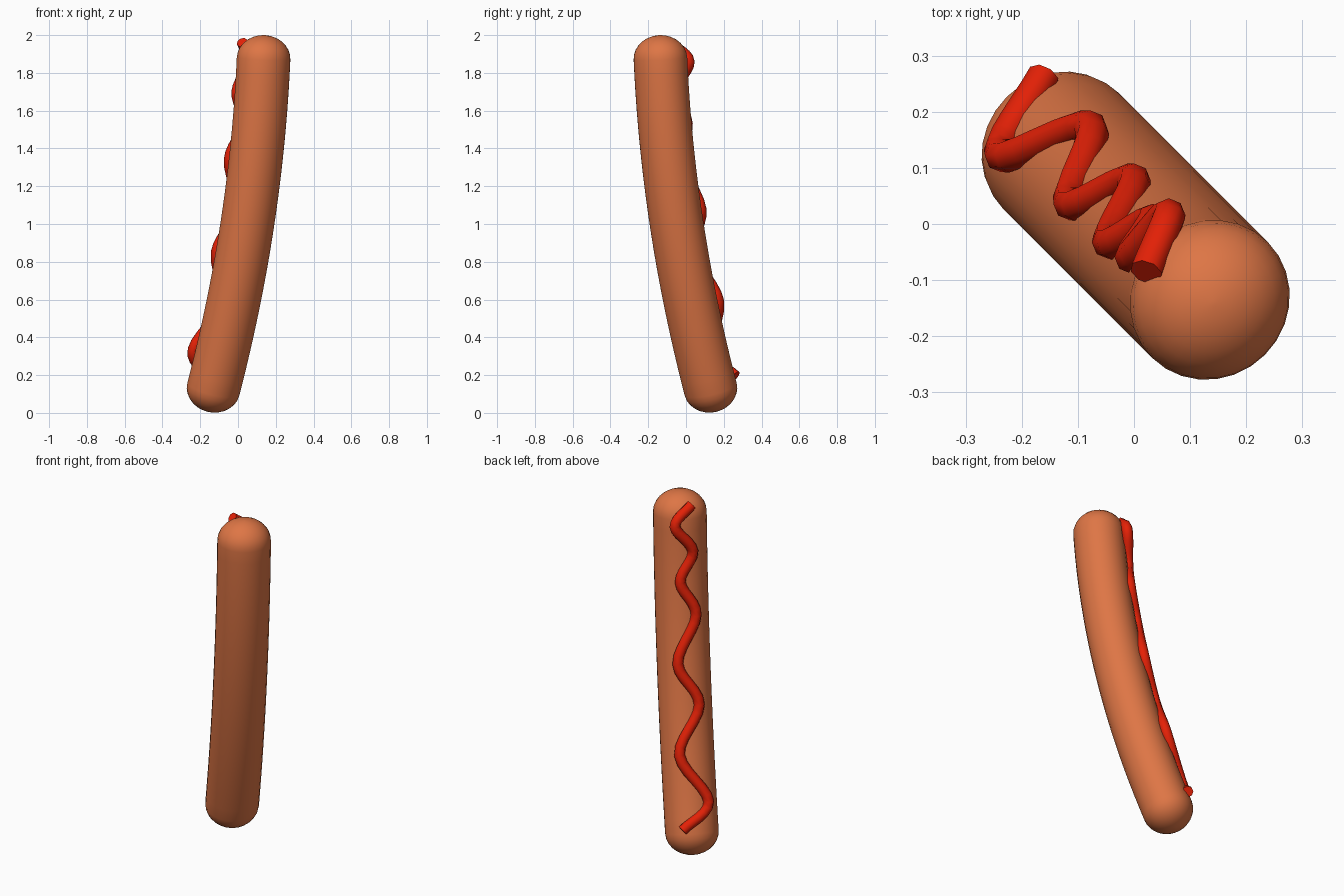
import bpy, bmesh, math
from mathutils import Vector

if "Cube" in bpy.data.objects:
    bpy.data.objects.remove(bpy.data.objects["Cube"])

R = 0.139          # sausage radius
WIDE = 1.05        # sausage is slightly wider sideways
CAP = 0.125        # length of the rounded ends
R_SAUCE = 0.03
S = Vector((1, -1, 0)).normalized()     # direction the sausage bends towards
T = Vector((-1, -1, 0)).normalized()    # sideways direction across the sauce


def material(name, rgb):
    m = bpy.data.materials.new(name)
    m.diffuse_color = (*rgb, 1)
    m.use_nodes = True
    m.node_tree.nodes["Principled BSDF"].inputs["Base Color"].default_value = m.diffuse_color
    return m


def axis(z):
    """Offset of the sausage centre line along S at height z."""
    return 0.004 + 0.215 * (z - 1) + 0.066 * (1 - ((z - 1) / 0.87) ** 2)


def point(s, t, z):
    return S * s + T * t + Vector((0, 0, z))


def sweep(name, path, radii, sides, ref, mat, angle, wide=1.0):
    """Tube along a path with a radius per point and closed ends."""
    bm = bmesh.new()
    rings = []
    for i, p in enumerate(path):
        tan = (path[min(i + 1, len(path) - 1)] - path[max(i - 1, 0)]).normalized()
        side = tan.cross(ref).normalized()
        up = side.cross(tan) * wide
        rings.append([bm.verts.new(p + radii[i] * (side * math.cos(a) + up * math.sin(a)))
                      for a in (2 * math.pi * k / sides for k in range(sides))])
    for a, b in zip(rings, rings[1:]):
        for k in range(sides):
            j = (k + 1) % sides
            bm.faces.new((a[k], a[j], b[j], b[k]))
    bm.faces.new(rings[0])
    bm.faces.new(rings[-1])
    bmesh.ops.recalc_face_normals(bm, faces=bm.faces)
    me = bpy.data.meshes.new(name)
    bm.to_mesh(me)
    bm.free()
    me.materials.append(mat)
    ob = bpy.data.objects.new(name, me)
    bpy.context.collection.objects.link(ob)
    bpy.context.view_layer.objects.active = ob
    ob.select_set(True)
    bpy.ops.object.shade_smooth_by_angle(angle=math.radians(angle))
    ob.select_set(False)
    return ob


# sausage: bent centre line with rounded caps at both ends
z0, z1 = CAP + 0.003, 2 - CAP
zs = [z0 + (z1 - z0) * i / 24 for i in range(25)]
mid = [point(axis(z), 0, z) for z in zs]
d0 = (mid[0] - mid[1]).normalized()
d1 = (mid[-1] - mid[-2]).normalized()
angles = [math.pi / 2 * k / 7 for k in range(1, 7)] + [math.radians(88)]
cap = [(CAP * math.sin(a), R * math.cos(a)) for a in angles]
low = [(mid[0] + d0 * h, r) for h, r in reversed(cap)]
high = [(mid[-1] + d1 * h, r) for h, r in cap]
rings = low + [(p, R) for p in mid] + high
sweep("sausage", [p for p, r in rings], [r for p, r in rings], 28, T,
      material("sausage brown", (0.73, 0.18, 0.06)), 40, WIDE)

# sauce: zigzag turning points (sideways, height, distance from centre line)
turns = [(0.045, 1.962, 0.12), (-0.055, 1.86, 0.158), (0.045, 1.70, 0.14),
         (-0.028, 1.53, 0.14), (0.055, 1.34, 0.142), (-0.055, 1.08, 0.142),
         (0.055, 0.85, 0.142), (-0.067, 0.59, 0.144), (0.081, 0.335, 0.142),
         (-0.072, 0.195, 0.14)]
pts = [point(axis(z) - d, t, z) for t, z, d in turns]
pts = [2 * pts[0] - pts[1]] + pts + [2 * pts[-1] - pts[-2]]
path = []
STEPS = 6
for i in range(1, len(pts) - 2):
    a, b, c, d = pts[i - 1:i + 3]
    for k in range(STEPS):
        u = k / STEPS
        path.append(0.5 * (2 * b + (c - a) * u + (2 * a - 5 * b + 4 * c - d) * u * u
                           + (3 * b - a - 3 * c + d) * u ** 3))
path.append(pts[-2])
sweep("sauce", path, [R_SAUCE] * len(path), 8, S,
      material("sauce red", (0.78, 0.015, 0.002)), 50)
